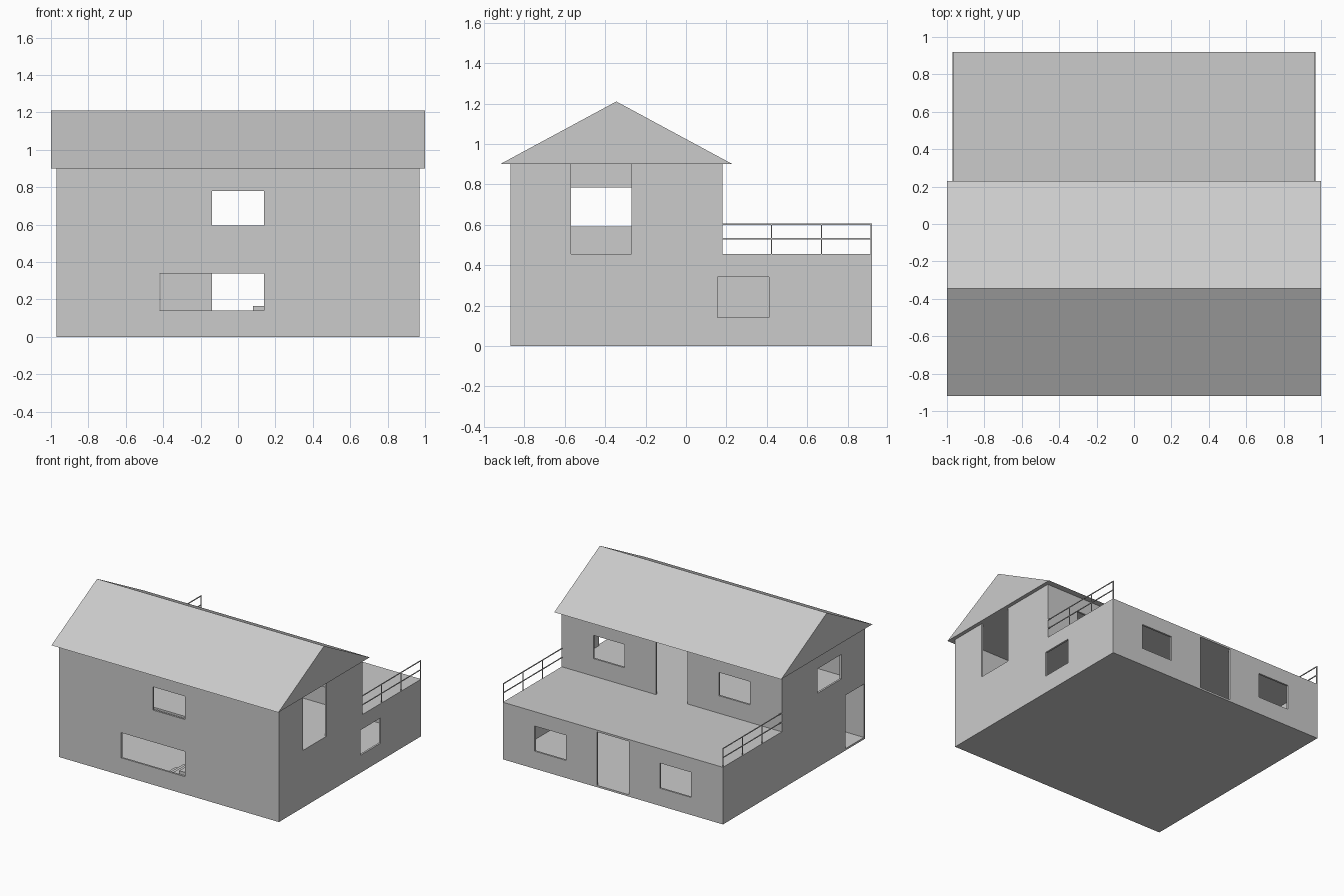
import bpy, bmesh
from mathutils import Vector

if "Cube" in bpy.data.objects:
    bpy.data.objects.remove(bpy.data.objects["Cube"])

T = 0.015            # wall and slab thickness
X, F, B, M = 0.97, -0.87, 0.92, 0.18   # half width, front, back, upper back wall
Z1, Z2 = 0.455, 0.90  # terrace level, eaves level


def finish(name, bm):
    bmesh.ops.recalc_face_normals(bm, faces=bm.faces)
    me = bpy.data.meshes.new(name)
    bm.to_mesh(me)
    bm.free()
    ob = bpy.data.objects.new(name, me)
    bpy.context.collection.objects.link(ob)
    return ob


def panel(name, axis, pos, depth, u, v, holes=()):
    """Flat slab across an axis; holes are (u0, u1, v0, v1)."""
    us = sorted({*u, *[h[i] for h in holes for i in (0, 1)]})
    vs = sorted({*v, *[h[i] for h in holes for i in (2, 3)]})
    bm = bmesh.new()
    grid = {}

    def vert(a, b):
        if (a, b) not in grid:
            c = [a, b]
            c.insert(axis, pos)
            grid[a, b] = bm.verts.new(c)
        return grid[a, b]

    for a, b in zip(us, us[1:]):
        for c, d in zip(vs, vs[1:]):
            if not any(h[0] <= a and b <= h[1] and h[2] <= c and d <= h[3] for h in holes):
                bm.faces.new([vert(a, c), vert(b, c), vert(b, d), vert(a, d)])
    bmesh.ops.recalc_face_normals(bm, faces=bm.faces)
    ext = bmesh.ops.extrude_face_region(bm, geom=bm.faces[:])
    off = Vector((0, 0, 0))
    off[axis] = depth
    bmesh.ops.translate(bm, vec=off, verts=[g for g in ext["geom"] if isinstance(g, bmesh.types.BMVert)])
    return finish(name, bm)


def prism(name, profile, axis, a, b):
    """Extrude a 2D profile along an axis from a to b."""
    bm = bmesh.new()
    ends = []
    for t in (a, b):
        ring = []
        for p in profile:
            c = list(p)
            c.insert(axis, t)
            ring.append(bm.verts.new(c))
        bm.faces.new(ring)
        ends.append(ring)
    n = len(profile)
    for i in range(n):
        j = (i + 1) % n
        bm.faces.new([ends[0][i], ends[0][j], ends[1][j], ends[1][i]])
    return finish(name, bm)


def box(name, x, y, z):
    return prism(name, [(y[0], z[0]), (y[1], z[0]), (y[1], z[1]), (y[0], z[1])], 0, *x)


# Outer walls with their window and door openings
low, high = (0.14, 0.34), (0.595, 0.78)
cut = (M, B, Z1, Z2)  # no upper storey above the terrace
panel("front_wall", 1, F, T, (-X, X), (0, Z2),
      [(-0.42, 0.14, *low), (-0.14, 0.14, *high)])
panel("right_wall", 0, X, -T, (F + T, B), (0, Z2),
      [cut, (0.155, 0.41, *low), (-0.57, -0.27, Z1, Z2)])
panel("left_wall", 0, -X, T, (F + T, B), (0, Z2),
      [cut, (F + T, -0.62, T, Z1 - T), (-0.57, -0.27, 0.59, 0.785)])
xi = X - T
panel("lower_back_wall", 1, B, -T, (-xi, xi), (T, Z1 - T),
      [(-0.14, 0.14, T, Z1 - T), (-0.69, -0.415, *low), (0.415, 0.69, *low)])
panel("upper_back_wall", 1, M, -T, (-xi, xi), (Z1, Z2),
      [(-0.14, 0.14, Z1, Z2), (-0.69, -0.415, *high), (0.415, 0.69, *high)])

# Ground floor slab, and upper floor / terrace with a stairwell
panel("ground_floor", 2, 0, T, (-xi, xi), (F + T, B))
panel("upper_floor_terrace", 2, Z1, -T, (-xi, xi), (F + T, B),
      [(-0.36, 0.57, F + T, -0.58)])

# Gable roof, closed underneath
prism("gable_roof", [(-0.92, Z2), (0.23, Z2), (-0.345, 1.21)], 0, -1, 1)

# Stairs climbing to the right behind the front wall
steps, run, x0 = 10, 0.07, -0.13
rise = Z1 / 11
profile = [(x0, T)]
for i in range(steps):
    profile += [(x0 + i * run, (i + 1) * rise), (x0 + (i + 1) * run, (i + 1) * rise)]
profile += [(x0 + steps * run, steps * rise - 0.06), (x0 + 0.08, T)]
prism("stairs", profile, 1, F + T, -0.6)

# Terrace railings on both sides
r = 0.003
for side, s in (("left", -1), ("right", 1)):
    xs = (s * (X - r) - r, s * (X - r) + r)
    for i, z in enumerate((0.53, 0.602)):
        box(f"{side}_rail_{i + 1}", xs, (M, B), (z - r, z + r))
    for i in range(1, 4):
        y = M + (B - M) * i / 3 - r
        box(f"{side}_post_{i}", xs, (y - r, y + r), (Z1, 0.602))
